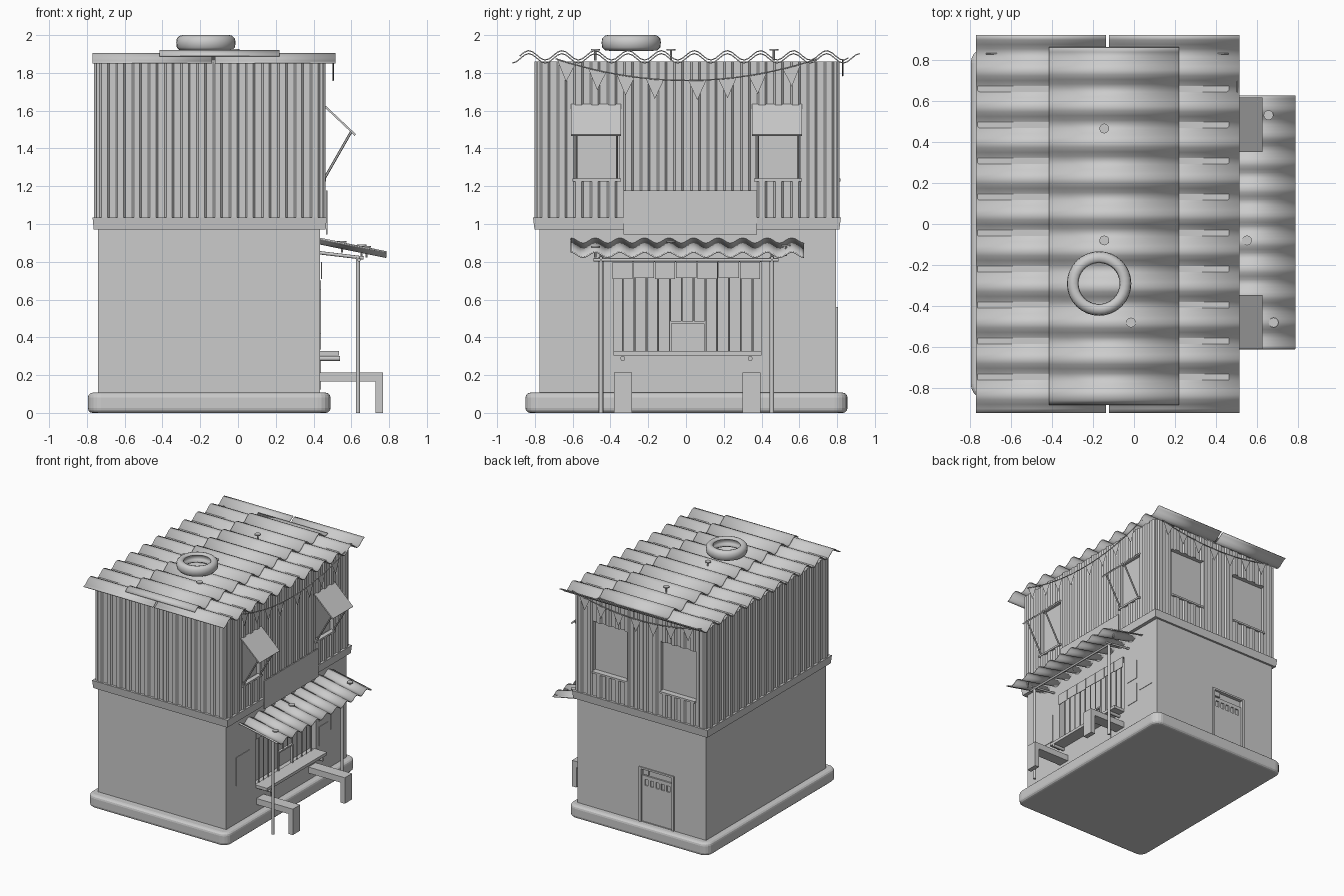
import bpy, bmesh, math
from mathutils import Vector

if "Cube" in bpy.data.objects:
    bpy.data.objects.remove(bpy.data.objects["Cube"])


def mesh_obj(name, verts, faces, smooth=False):
    me = bpy.data.meshes.new(name)
    me.from_pydata(verts, [], faces)
    bm = bmesh.new()
    bm.from_mesh(me)
    bmesh.ops.recalc_face_normals(bm, faces=bm.faces)
    bm.to_mesh(me)
    bm.free()
    ob = bpy.data.objects.new(name, me)
    bpy.context.collection.objects.link(ob)
    if smooth:
        for p in me.polygons:
            p.use_smooth = True
    return ob


def box(name, x0, x1, y0, y1, z0, z1):
    return prism(name, [(x0, y0), (x1, y0), (x1, y1), (x0, y1)], z0, z1)


def prism(name, pts, z0, z1):
    n = len(pts)
    v = [(x, y, z0) for x, y in pts] + [(x, y, z1) for x, y in pts]
    f = [tuple(range(n))[::-1], tuple(range(n, 2 * n))]
    f += [(i, (i + 1) % n, n + (i + 1) % n, n + i) for i in range(n)]
    return mesh_obj(name, v, f)


def rod(name, a, b, r, sides=10):
    a, b = Vector(a), Vector(b)
    bpy.ops.mesh.primitive_cylinder_add(vertices=sides, radius=r, depth=(b - a).length, location=(a + b) / 2)
    ob = bpy.context.object
    ob.name = name
    ob.rotation_euler = (b - a).to_track_quat('Z', 'Y').to_euler()
    bpy.ops.object.shade_smooth_by_angle(angle=math.radians(50))
    return ob


def cut(ob, *dims):
    c = box("cutter", *dims)
    c.hide_render = True
    c.hide_set(True)
    m = ob.modifiers.new("cut", 'BOOLEAN')
    m.operation, m.solver, m.object = 'DIFFERENCE', 'EXACT', c


def wavy_sheet(name, a, b, y0, y1, amp, period, phase_y, thick=0.006):
    """Corrugated sheet between edges a=(x,z) and b=(x,z), rippling along y."""
    n = round((y1 - y0) / period * 8)
    v, f = [], []
    for i in range(n + 1):
        y = y0 + (y1 - y0) * i / n
        w = -amp * math.cos(2 * math.pi * (y - phase_y) / period)
        v += [(a[0], y, a[1] + w), (b[0], y, b[1] + w)]
        if i:
            k = 2 * i
            f.append((k - 2, k - 1, k + 1, k))
    ob = mesh_obj(name, v, f, True)
    m = ob.modifiers.new("thickness", 'SOLIDIFY')
    m.thickness, m.offset = thick, 0
    return ob


# rounded plinth
plinth = box("plinth", -0.795, 0.49, -0.85, 0.855, 0.0, 0.107)
bm = bmesh.new()
bm.from_mesh(plinth.data)
up = [e for e in bm.edges if abs(e.verts[0].co.z - e.verts[1].co.z) > 0.05]
bmesh.ops.bevel(bm, geom=up, offset=0.07, segments=5, profile=0.5, affect='EDGES')
bm.to_mesh(plinth.data)
bm.free()
bv = plinth.modifiers.new("round", 'BEVEL')
bv.width, bv.segments = 0.025, 3

# ground floor with shop opening and back door recess
lower = box("ground_floor_walls", -0.74, 0.435, -0.775, 0.795, 0.09, 0.98)
cut(lower, 0.38, 0.6, -0.385, 0.4, 0.32, 0.80)
cut(lower, -0.43, -0.15, 0.775, 0.9, 0.11, 0.545)

# floor band, flared slightly at the top
band = box("floor_band", -0.77, 0.47, -0.81, 0.82, 0.97, 1.035)
for v in band.data.vertices:
    if v.co.z < 1:
        v.co.x += 0.006 if v.co.x < 0 else -0.006
        v.co.y += 0.008 if v.co.y < 0 else -0.008

# corrugated upper floor
X0, X1, Y0, Y1 = -0.75, 0.45, -0.79, 0.80
corners = [Vector(c) for c in ((X0, Y0), (X1, Y0), (X1, Y1), (X0, Y1))]
outline = []
for i in range(4):
    a, b = corners[i], corners[(i + 1) % 4]
    d = b - a
    out = Vector((d.y, -d.x)).normalized() * 0.012
    n = round(d.length / 0.087)
    outline.append(tuple(a))
    for k in range(n):
        for t, h in ((0.2, 0), (0.32, 1), (0.68, 1), (0.8, 0)):
            outline.append(tuple(a + d * ((k + t) / n) + out * h))
upper = prism("upper_floor_walls", outline, 1.03, 1.86)
WIN_Y = ((-0.61, -0.345), (0.35, 0.615))
WIN_X = ((-0.65, -0.33), (-0.03, 0.29))
for y0, y1 in WIN_Y:
    cut(upper, 0.42, 0.6, y0 + 0.02, y1 - 0.01, 1.235, 1.63)
for x0, x1 in WIN_X:
    cut(upper, x0, x1, 0.77, 0.9, 1.235, 1.65)

# propped shutters and window sills on the shop side
for y0, y1 in WIN_Y:
    sh = [(0.455, 1.635), (0.625, 1.475), (0.618, 1.467), (0.448, 1.627)]
    v = [(x, y, z) for y in (y0, y1) for x, z in sh]
    mesh_obj("shutter", v, [(0, 1, 2, 3), (7, 6, 5, 4)] + [(i, (i + 1) % 4, 4 + (i + 1) % 4, 4 + i) for i in range(4)])
    for y in (y0 + 0.03, y1 - 0.02):
        rod("shutter_prop", (0.457, y, 1.24), (0.60, y, 1.49), 0.007, 6)
    box("window_sill", 0.43, 0.467, y0 + 0.01, y1, 1.225, 1.24)
for x0, x1 in WIN_X:
    box("back_window_sill", x0, x1, 0.77, 0.817, 1.225, 1.24)

# roof sheets: two below, one lapped on top
P = 1.84 / 10.5
for nm, x0, x1, y0, y1, z in (("roof_sheet_left", -0.77, -0.137, -0.92, 0.92, 1.877),
                              ("roof_sheet_right", -0.122, 0.515, -0.92, 0.92, 1.877),
                              ("roof_sheet_top", -0.415, 0.22, -0.88, 0.86, 1.893)):
    wavy_sheet(nm, (x0, z), (x1, z), y0, y1, 0.025, P, -0.92)

# tyre on the roof: squarish ring profile swept round
prof = [(0.10, 1.93), (0.115, 1.917), (0.14, 1.92), (0.154, 1.935), (0.157, 1.96), (0.154, 1.982),
        (0.14, 1.996), (0.125, 2.0), (0.108, 1.995), (0.10, 1.985), (0.12, 1.975), (0.12, 1.94)]
N, M = 32, len(prof)
tv = [(-0.17 + r * math.cos(2 * math.pi * i / N), -0.29 + r * math.sin(2 * math.pi * i / N), z)
      for i in range(N) for r, z in prof]
tf = [(i * M + j, (i + 1) % N * M + j, (i + 1) % N * M + (j + 1) % M, i * M + (j + 1) % M)
      for i in range(N) for j in range(M)]
mesh_obj("roof_tyre", tv, tf, True)

# sheet nails
for x, y, z in ((-0.145, 0.465, 1.925), (-0.145, -0.08, 1.925), (-0.015, -0.48, 1.925),
                (0.55, -0.08, 0.908), (0.655, 0.53, 0.89), (0.68, -0.48, 0.882)):
    rod("nail_head", (x, y, z - 0.006), (x, y, z + 0.002), 0.024, 12)
    rod("nail_shaft", (x, y, z - 0.06), (x, y, z), 0.006, 6)

# awning with rails, beam and posts
wavy_sheet("awning", (0.43, 0.91), (0.785, 0.838), -0.61, 0.625, 0.014, 1.235 / 9.5, -0.545, 0.008)
for y in (-0.45, 0.455):
    rod("awning_post", (0.635, y, 0), (0.635, y, 0.825), 0.012)
    rod("awning_rail", (0.43, y, 0.848), (0.665, y, 0.82), 0.009)
rod("awning_beam", (0.64, -0.49, 0.81), (0.64, 0.49, 0.81), 0.009)

# shop window grille, hatch and hanging packets
for i in range(13):
    y = -0.335 + i * 0.0625
    if abs(y - 0.01) > 0.08:
        rod("grille_bar", (0.425, y, 0.32), (0.425, y, 0.80), 0.005, 6)
    else:
        rod("grille_bar", (0.425, y, 0.48), (0.425, y, 0.80), 0.005, 6)
box("hatch_top", 0.415, 0.435, -0.085, 0.10, 0.474, 0.486)
for y in (-0.085, 0.094):
    box("hatch_side", 0.415, 0.435, y, y + 0.008, 0.32, 0.48)
for i in range(7):
    y = -0.39 + i * 0.1125
    box("hanging_packets", 0.44, 0.444, y, y + 0.108, 0.71 + 0.004 * (i % 2), 0.80)

# counter on two pipes
box("counter", 0.42, 0.535, -0.385, 0.40, 0.303, 0.327)
for y in (-0.335, 0.34):
    rod("counter_bracket", (0.42, y, 0.288), (0.54, y, 0.288), 0.013)

# L-shaped bench supports
for y0, y1 in ((-0.38, -0.285), (0.30, 0.395)):
    pr = [(0.43, 0.165), (0.728, 0.165), (0.728, 0), (0.768, 0), (0.768, 0.215), (0.43, 0.215)]
    v = [(x, y, z) for y in (y0, y1) for x, z in pr]
    f = [tuple(range(6)), tuple(range(11, 5, -1))]
    mesh_obj("bench_support", v, f + [(i, (i + 1) % 6, 6 + (i + 1) % 6, 6 + i) for i in range(6)])

# sign and posters
box("sign_board", 0.466, 0.475, -0.33, 0.375, 0.945, 1.178)
for y0, y1, z0, z1 in ((-0.645, -0.465, 0.42, 0.655), (0.59, 0.745, 0.415, 0.622), (0.44, 0.555, 0.54, 0.70),
                       (0.44, 0.555, 0.335, 0.495), (-0.195, 0.24, 0.125, 0.285)):
    box("poster", 0.43, 0.439, y0, y1, z0, z1)

# back door: frame, leaf panel and vent slots
for x0, x1, z0, z1 in ((-0.45, -0.43, 0.10, 0.56), (-0.15, -0.13, 0.10, 0.56), (-0.45, -0.13, 0.545, 0.56)):
    box("door_frame", x0, x1, 0.78, 0.804, z0, z1)
door = box("door_leaf", -0.43, -0.15, 0.76, 0.788, 0.11, 0.49)
for i in range(5):
    x = -0.405 + i * 0.05
    cut(door, x, x + 0.03, 0.778, 0.9, 0.41, 0.46)
box("door_label", -0.21, -0.16, 0.77, 0.792, 0.50, 0.54)


# bunting: sagging string and triangular flags
def bunting(at, t0, t1, z_end, sag, flags):
    def z(t):
        u = (2 * (t - t0) / (t1 - t0)) - 1
        return z_end - sag * (1 - u * u)
    cu = bpy.data.curves.new("bunting_string", 'CURVE')
    cu.dimensions, cu.bevel_depth, cu.bevel_resolution = '3D', 0.004, 1
    sp = cu.splines.new('POLY')
    sp.points.add(16)
    for i, p in enumerate(sp.points):
        t = t0 + (t1 - t0) * i / 16
        p.co = (*at(t, z(t)), 1)
    bpy.context.collection.objects.link(bpy.data.objects.new("bunting_string", cu))
    for t in flags:
        a, b = t - 0.048, t + 0.048
        mesh_obj("bunting_flag", [at(a, z(a)), at(b, z(b)), at(t, z(t) - 0.105)], [(0, 1, 2)])


bunting(lambda t, z: (0.503, t, z), -0.69, 0.70, 1.875, 0.115, (-0.635, -0.47, -0.32, -0.165, 0.06, 0.22, 0.38, 0.56))
bunting(lambda t, z: (t, 0.83, z), -0.72, 0.46, 1.865, 0.08, (-0.6, -0.44, -0.28, -0.12, 0.04, 0.2, 0.35))
